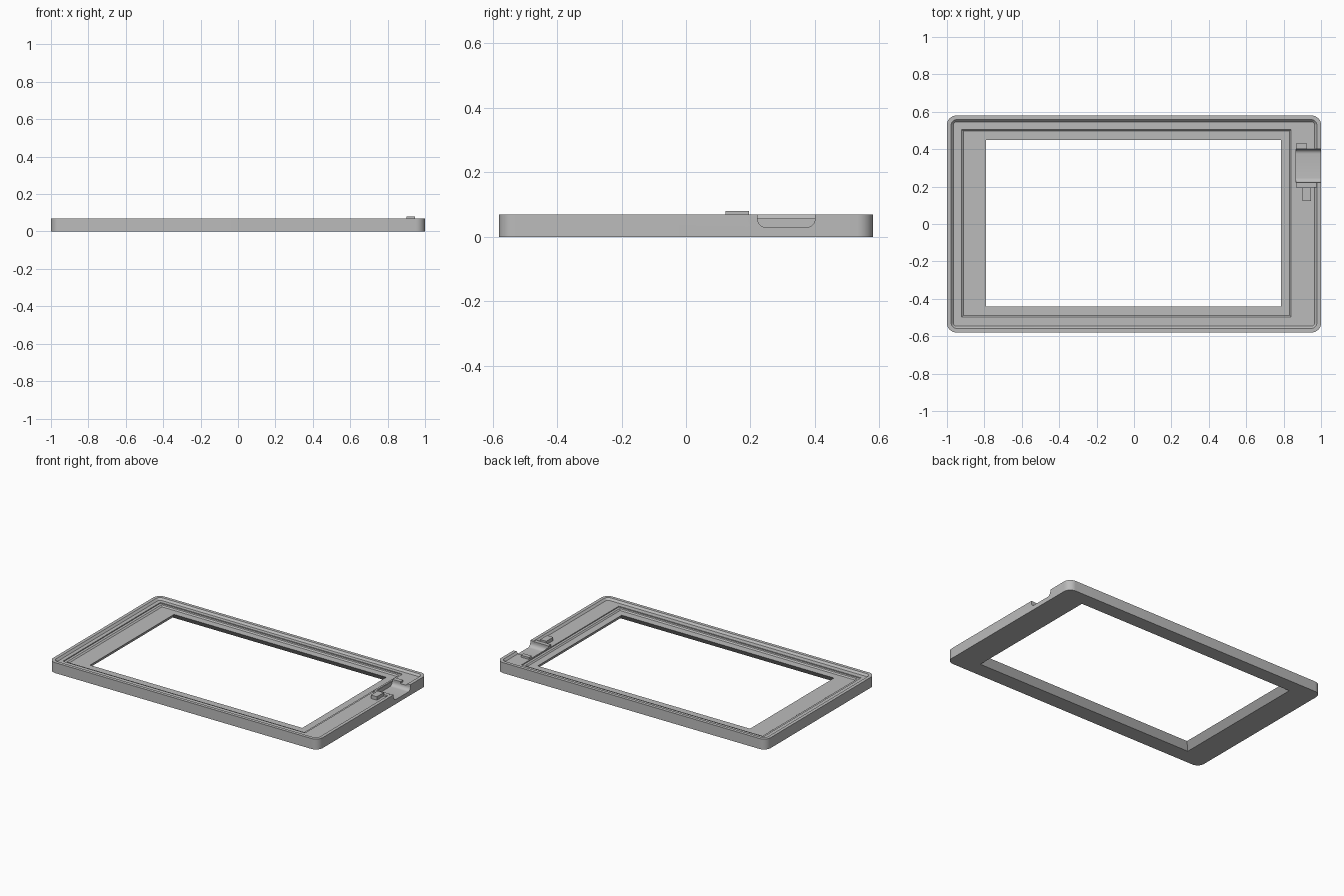
import bpy, bmesh, math

if "Cube" in bpy.data.objects:
    bpy.data.objects.remove(bpy.data.objects["Cube"], do_unlink=True)

grey = bpy.data.materials.new("plain grey")
grey.use_nodes = True
COLOUR = (0.5, 0.5, 0.5, 1)
grey.diffuse_color = COLOUR
grey.node_tree.nodes["Principled BSDF"].inputs["Base Color"].default_value = COLOUR

W, D, TOP = 1.0, 0.58, 0.07      # half width, half depth, rim height
LEDGE, STEP, FLOOR = 0.057, 0.051, 0.043


def finish(bm, name):
    """Turn a bmesh into a shaded, coloured object."""
    bmesh.ops.remove_doubles(bm, verts=bm.verts, dist=0.0001)
    bmesh.ops.recalc_face_normals(bm, faces=bm.faces)
    mesh = bpy.data.meshes.new(name)
    bm.to_mesh(mesh)
    bm.free()
    mesh.materials.append(grey)
    obj = bpy.data.objects.new(name, mesh)
    bpy.context.collection.objects.link(obj)
    return obj


def rounded_loop(x0, x1, y0, y1, r, steps=8):
    """Rounded rectangle, counter-clockwise from the right side."""
    corners = [(x1 - r, y1 - r), (x0 + r, y1 - r), (x0 + r, y0 + r), (x1 - r, y0 + r)]
    points = []
    for i, (cx, cy) in enumerate(corners):
        for k in range(steps + 1):
            a = (i + k / steps) * math.pi / 2
            points.append((cx + r * math.cos(a), cy + r * math.sin(a)))
    return points


def inset(d, r):
    return (-W + d, W - d, -D + d, D - d, r)


def box(name, x0, x1, y0, y1, z0, z1):
    bm = bmesh.new()
    bmesh.ops.create_cube(bm, size=1)
    for v in bm.verts:
        v.co = (x0 if v.co.x < 0 else x1, y0 if v.co.y < 0 else y1, z0 if v.co.z < 0 else z1)
    return finish(bm, name)


# Frame: closed chain of loops round the section, from the window to the rim and back
window_low = (-0.825, 0.82, -0.475, 0.485, 0)
window_high = (-0.79, 0.785, -0.44, 0.45, 0)
shelf = (-0.94, 0.857, -0.512, 0.52, 0)
pocket_top = (-0.922, 0.84, -0.497, 0.505, 0)
pocket_low = (-0.912, 0.832, -0.489, 0.497, 0)
section = [
    (window_low, 0), (inset(0, 0.05), 0), (inset(0, 0.05), TOP),
    (inset(0.022, 0.03), TOP), (inset(0.034, 0.018), LEDGE),
    (shelf, LEDGE), (shelf, STEP), (pocket_top, STEP),
    (pocket_low, FLOOR), (window_high, FLOOR),
]
bm = bmesh.new()
rings = [[bm.verts.new((x, y, z)) for x, y in rounded_loop(*rect)] for rect, z in section]
for ring, following in zip(rings, rings[1:] + rings[:1]):
    n = len(ring)
    for i in range(n):
        j = (i + 1) % n
        bm.faces.new((ring[i], ring[j], following[j], following[i]))
frame = finish(bm, "bezel_frame")

# Port notch: round-bottomed trough cut through the side wall
bm = bmesh.new()
r, y0, y1, z0 = 0.025, 0.222, 0.4, 0.03
profile = [(y0, 0.2)]
for cy, start in ((y0 + r, math.pi), (y1 - r, 1.5 * math.pi)):
    for k in range(7):
        a = start + k / 6 * math.pi / 2
        profile.append((cy + r * math.cos(a), z0 + r + r * math.sin(a)))
profile.append((y1, 0.2))
face = bm.faces.new([bm.verts.new((0.865, y, z)) for y, z in profile])
moved = bmesh.ops.extrude_face_region(bm, geom=[face])["geom"]
bmesh.ops.translate(bm, vec=(0.3, 0, 0), verts=[g for g in moved if isinstance(g, bmesh.types.BMVert)])
cutter = finish(bm, "port_cutter")
cutter.hide_render = True

cut = frame.modifiers.new("port notch", "BOOLEAN")
cut.operation, cut.solver, cut.object = "DIFFERENCE", "EXACT", cutter
bpy.context.view_layer.objects.active = frame
frame.select_set(True)
bpy.ops.object.modifier_apply(modifier=cut.name)
bpy.data.objects.remove(cutter, do_unlink=True)
bpy.ops.object.shade_smooth_by_angle(angle=math.radians(30))

# Port cradle: side wall, post, and the raised locating tab
box("port_side_wall", 0.865, 0.975, 0.195, 0.222, 0.05, 0.068)
box("port_post", 0.865, 0.925, 0.4, 0.43, 0.05, 0.07)
box("locating_tab", 0.9, 0.945, 0.122, 0.196, 0.05, 0.08)
